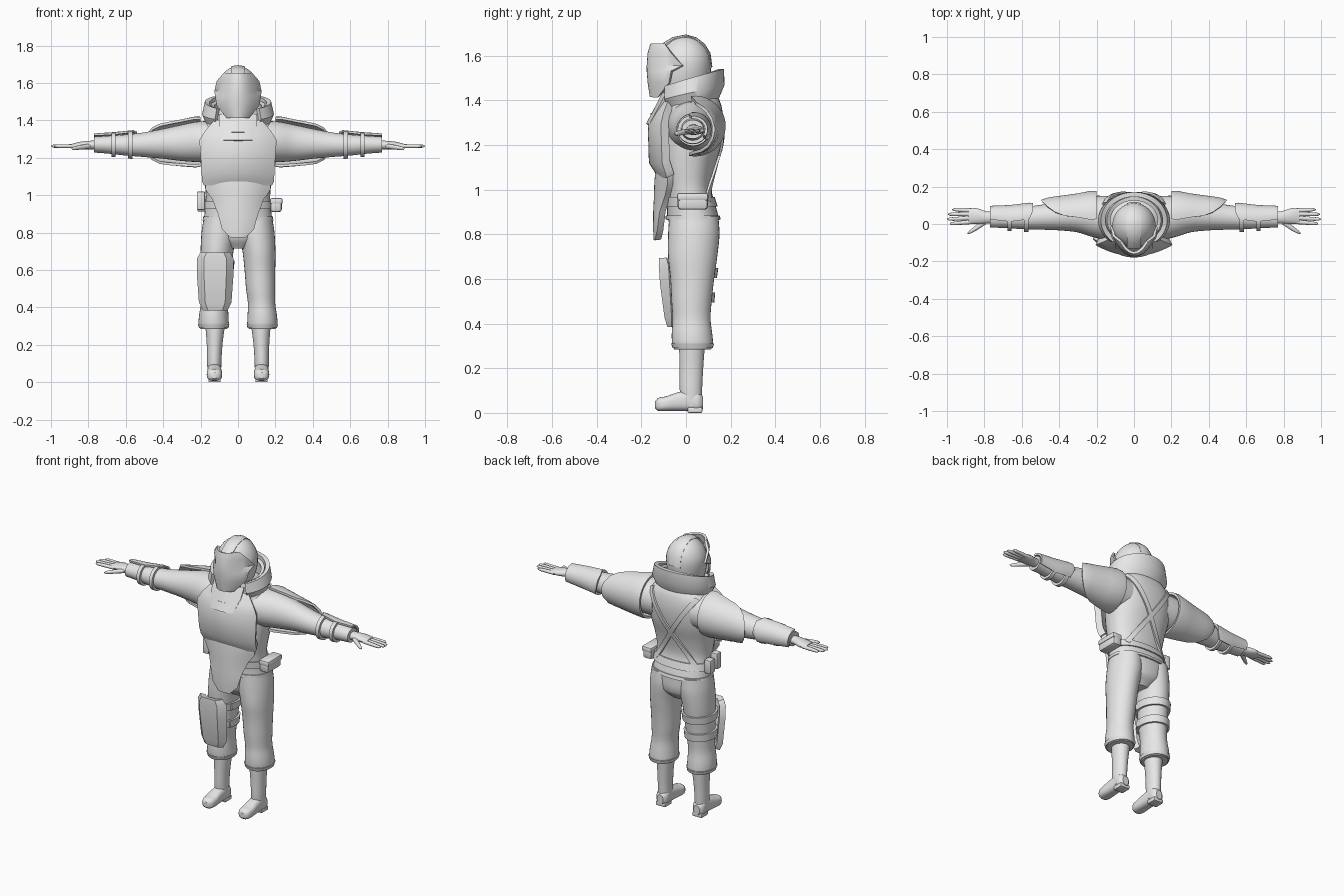
import bpy, bmesh
from math import sin, cos, radians, copysign, pi
from mathutils import Vector

cube = bpy.data.objects.get("Cube")
if cube:
    bpy.data.objects.remove(cube)

grey = bpy.data.materials.new("plain_grey")
grey.use_nodes = True
grey.diffuse_color = (0.8, 0.8, 0.8, 1)
grey.node_tree.nodes["Principled BSDF"].inputs["Base Color"].default_value = (0.8, 0.8, 0.8, 1)
parts = []


def finish(name, bm, mirror=False, thick=0, bevel=0):
    bmesh.ops.recalc_face_normals(bm, faces=bm.faces)
    mesh = bpy.data.meshes.new(name)
    bm.to_mesh(mesh)
    bm.free()
    mesh.materials.append(grey)
    ob = bpy.data.objects.new(name, mesh)
    bpy.context.scene.collection.objects.link(ob)
    if thick:
        mod = ob.modifiers.new("thickness", 'SOLIDIFY')
        mod.thickness, mod.offset = thick, 0
    if bevel:
        mod = ob.modifiers.new("bevel", 'BEVEL')
        mod.width, mod.segments = bevel, 2
    if mirror:
        mod = ob.modifiers.new("mirror", 'MIRROR')
        mod.use_mirror_merge = False
    parts.append(ob)


def skin(name, grid, wrap=False, caps=False, loop=False, **kw):
    """Join rows of points into a surface."""
    bm = bmesh.new()
    vs = [[bm.verts.new(p) for p in row] for row in grid]
    n, m = len(vs), len(vs[0])
    for i in range(n if loop else n - 1):
        a, b = vs[i], vs[(i + 1) % n]
        for j in range(m if wrap else m - 1):
            k = (j + 1) % m
            bm.faces.new((a[j], a[k], b[k], b[j]))
    if caps:
        bm.faces.new(vs[0])
        bm.faces.new(vs[-1])
    finish(name, bm, **kw)


def at(rows, t):
    """Smooth cross-section (t, u, v, ru, rv) at t."""
    i = max(0, min(len(rows) - 2, sum(r[0] <= t for r in rows) - 1))
    a, b = rows[i], rows[i + 1]
    p, n = rows[max(i - 1, 0)], rows[min(i + 2, len(rows) - 1)]
    h = b[0] - a[0]
    f = max(0, min(1, (t - a[0]) / h))
    out = [t]
    for k in range(1, 5):
        ma, mb = (b[k] - p[k]) / (b[0] - p[0]), (n[k] - a[k]) / (n[0] - a[0])
        out.append((1 + 2 * f) * (1 - f) ** 2 * a[k] + f * f * (3 - 2 * f) * b[k]
                   + h * f * (1 - f) * ((1 - f) * ma - f * mb))
    return out


def point(axis, row, ang, off=0, e=1):
    t, u, v, ru, rv = row
    c, s = cos(ang), sin(ang)
    p = u + (ru + off) * copysign(abs(c) ** e, c)
    q = v + (rv + off) * copysign(abs(s) ** e, s)
    return {'x': (t, p, q), 'y': (p, t, q), 'z': (p, q, t)}[axis]


def circle(axis, row, off=0, e=1, n=32):
    return [point(axis, row, 2 * pi * j / n, off, e) for j in range(n)]


def tube(name, axis, rows, steps=24, e=1, n=32, **kw):
    lo, hi = rows[0][0], rows[-1][0]
    ts = [lo + (hi - lo) * i / steps for i in range(steps + 1)]
    skin(name, [circle(axis, at(rows, t), 0, e, n) for t in ts], wrap=True, caps=True, **kw)


def band(name, axis, rows, t0, t1, off, e=1, **kw):
    ring = [(t0, -.005), (t0, off), (t1, off), (t1, -.005)]
    skin(name, [circle(axis, at(rows, t), o, e) for t, o in ring], wrap=True, loop=True, **kw)


def shell(name, rows, keys, thick, **kw):
    """Guard hugging part of a limb that runs along x."""
    grid = []
    for t, a0, a1, off in keys:
        r = at(rows, t)
        grid.append([point('x', r, radians(a0 + (a1 - a0) * j / 20), off) for j in range(21)])
    skin(name, grid, thick=thick, **kw)


def plate(name, rows, thick, xc=0, flat=0, **kw):
    """Front armour from rows of (z, half width, middle y, edge y)."""
    stops = [-1, -flat, flat, 1] if flat else [j / 8 - 1 for j in range(17)]
    grid = []
    for z, w, ym, ye in rows:
        grid.append([(xc + w * s, ym + thick / 2 + (ye - ym) * (abs(s) == 1 if flat else s * s), z)
                     for s in stops])
    skin(name, grid, thick=thick, **kw)


def box(name, loc, size, bevel):
    bm = bmesh.new()
    bmesh.ops.create_cube(bm, size=1)
    bmesh.ops.scale(bm, vec=Vector(size), verts=bm.verts)
    bmesh.ops.translate(bm, vec=Vector(loc), verts=bm.verts)
    finish(name, bm, bevel=bevel)


def body(rows):
    return [(z, 0, (f + b) / 2, w, (b - f) / 2) for z, w, f, b in rows]


# Torso, pelvis and neck: (z, half width, front y, back y)
torso = body([(.865, .183, -.085, .15), (.92, .178, -.085, .135), (1, .172, -.095, .115),
              (1.1, .185, -.11, .13), (1.2, .2, -.11, .158), (1.3, .205, -.1, .168),
              (1.37, .19, -.09, .16), (1.41, .15, -.08, .145), (1.45, .09, -.06, .11)])
tube("jacket", 'z', torso, e=.85)
tube("pelvis", 'z', body([(.715, .05, -.03, .09), (.77, .13, -.065, .14), (.88, .178, -.08, .147)]), e=.85)
band("jacket_hem", 'z', torso, .866, .885, .006, e=.85)
band("belt", 'z', torso, .925, .968, .008, e=.85)
tube("neck", 'z', body([(1.36, .09, -.08, .09), (1.5, .085, -.08, .08)]), steps=3)

# Crossed back straps
def back_y(x, z):
    r = at(torso, z)
    return r[2] + r[4] * (1 - min(1, abs(x / r[3])) ** (2 / .85)) ** .425 + .004

for side, label in ((1, "left"), (-1, "right")):
    a, b = Vector((.155 * side, 1.385)), Vector((-.135 * side, .95))
    d = (b - a).normalized()
    across = Vector((-d.y, d.x)) * .014
    grid = []
    for i in range(17):
        c = a.lerp(b, i / 16)
        grid.append([(q.x, back_y(q.x, q.y), q.y) for q in (c - across, c, c + across)])
    skin(label + "_back_strap", grid, thick=.012)

# Front armour
plate("chest_plate", [(1.06, .175, -.128, -.09), (1.08, .185, -.138, -.095), (1.125, .185, -.167, -.11),
                      (1.29, .197, -.172, -.115), (1.335, .168, -.148, -.105), (1.39, .12, -.118, -.085)], .04)
plate("belly_plate", [(.775, .035, -.145, -.14), (.82, .08, -.147, -.13), (.9, .1, -.147, -.12),
                      (.98, .13, -.143, -.095), (1.03, .165, -.142, -.085), (1.075, .165, -.138, -.085)], .03)
plate("throat_plate", [(1.29, .075, -.18, -.165), (1.37, .1, -.138, -.122), (1.43, .1, -.108, -.09)], .02)
plate("throat_slot", [(1.335, .035, -.161, -.158), (1.342, .035, -.158, -.155)], .008)

# Raised collar, open at the front: (rx, ry, height, slope)
def collar(name, levels, reach, thick):
    grid = []
    for rx, ry, z, slope in levels:
        row = []
        for j in range(41):
            t = radians(90 - reach + 2 * reach * j / 40)
            y = .02 + ry * sin(t)
            row.append((rx * cos(t), y, z + slope * y))
        grid.append(row)
    skin(name, grid, thick=thick)

collar("outer_collar", [(.16, .115, 1.385, .2), (.18, .14, 1.43, .25), (.165, .138, 1.49, .32)], 140, .025)
collar("inner_collar", [(.15, .115, 1.385, .2), (.15, .12, 1.44, .25), (.135, .115, 1.475, .3)], 148, .02)

# Helmet, visor and crest
tube("helmet", 'z', body([(1.4, .06, -.1, .07), (1.44, .09, -.12, .095), (1.5, .11, -.125, .108),
                          (1.57, .115, -.125, .112), (1.62, .1, -.112, .1), (1.66, .07, -.08, .07),
                          (1.683, .035, -.045, .035), (1.69, .01, -.015, .01)]), steps=36)
plate("visor", [(1.415, .055, -.162, -.13), (1.48, .108, -.172, -.08), (1.53, .117, -.176, -.07),
                (1.555, .12, -.176, -.02), (1.61, .108, -.172, -.07), (1.652, .07, -.16, -.1)], .014)
crest = [(-.13, 1.62), (-.1, 1.652), (-.06, 1.678), (0, 1.69), (.045, 1.677), (.08, 1.65), (.105, 1.61), (.113, 1.55)]
skin("helmet_crest", [[(.036 * s, y - .006 * s * s * (1 if y > 0 else -1), z - .007 * s * s)
                       for s in (-1, -.5, 0, .5, 1)] for y, z in crest], thick=.01)

# Sleeves and arm guards: (x, y, z, radius y, radius z)
arm = [(.13, .03, 1.285, .12, .112), (.22, .04, 1.285, .11, .108), (.3, .045, 1.28, .09, .097),
       (.4, .042, 1.275, .076, .08), (.5, .036, 1.27, .066, .066), (.6, .031, 1.268, .058, .056),
       (.7, .03, 1.27, .051, .047), (.77, .03, 1.27, .049, .042)]
tube("sleeve", 'x', arm, steps=30, mirror=True)
shell("shoulder_guard", arm, [(.2, -100, 95, .018), (.23, -102, 98, .022), (.3, -100, 95, .022),
                              (.37, -92, 90, .024), (.42, -75, 78, .026), (.46, -52, 58, .026),
                              (.485, -25, 32, .022), (.492, -8, 12, .02)], .014, mirror=True)
shell("forearm_guard", arm, [(.54, 5, 60, .012), (.56, -35, 95, .014), (.66, -40, 105, .012),
                             (.77, -30, 95, .012)], .012, mirror=True)
for label, x in (("elbow", .565), ("wrist", .655)):
    band(label + "_strap", 'x', arm, x, x + .022, .015, mirror=True)

# Hands
tube("palm", 'x', [(.74, .035, 1.268, .03, .024), (.79, .035, 1.268, .033, .023),
                   (.84, .042, 1.266, .042, .02), (.885, .042, 1.263, .04, .013)], steps=10, n=20, mirror=True)
for label, y0, y1, tip in (("index", .012, .002, .985), ("middle", .033, .026, 1.0),
                           ("ring", .053, .052, .995), ("little", .072, .077, .972)):
    z = 1.262
    tube(label + "_finger", 'x', [(.86, y0, z, .012, .011), (.92, (y0 + y1) / 2, z, .011, .01),
                                  (tip - .012, y1, z, .008, .008), (tip, y1, z, .002, .002)],
         steps=12, n=12, mirror=True)
tube("thumb", 'x', [(.79, .018, 1.262, .018, .014), (.84, -.018, 1.256, .015, .012),
                    (.88, -.044, 1.25, .009, .009), (.89, -.05, 1.249, .002, .002)], steps=12, n=12, mirror=True)

# Trousers, boots: (z, x, y, radius x, radius y)
leg = [(.285, .13, .03, .071, .083), (.3, .13, .03, .08, .091), (.35, .13, .027, .079, .091),
       (.42, .126, .025, .073, .085), (.5, .121, .025, .078, .09), (.6, .117, .028, .082, .098),
       (.7, .112, .03, .088, .11), (.8, .1, .035, .095, .115), (.88, .098, .035, .085, .11)]
tube("trouser_leg", 'z', leg, steps=36, mirror=True)
band("trouser_cuff", 'z', leg, .29, .31, .004, mirror=True)
tube("boot_shaft", 'z', [(.03, .126, .025, .036, .045), (.1, .127, .022, .038, .05),
                         (.2, .125, .024, .042, .053), (.31, .122, .027, .053, .058)], steps=14, mirror=True)
tube("boot_foot", 'y', [(-.138, .126, .036, .016, .016), (-.125, .126, .038, .034, .029),
                        (-.09, .126, .041, .041, .033), (-.04, .126, .05, .039, .041),
                        (.02, .126, .055, .037, .046), (.06, .126, .05, .036, .041),
                        (.076, .126, .045, .02, .028)], steps=20, e=.75, mirror=True)
box("left_heel", (.126, .04, .013), (.066, .066, .026), .006)
box("right_heel", (-.126, .04, .013), (.066, .066, .026), .006)

# Right thigh guard and its straps
right_leg = [(t, -u, v, a, b) for t, u, v, a, b in leg]
plate("thigh_guard", [(.39, .055, -.085, -.07), (.43, .075, -.098, -.07), (.58, .085, -.118, -.08),
                      (.66, .085, -.124, -.085), (.69, .065, -.122, -.095)], .035, xc=-.122, flat=.62)
for label, z in (("upper", .605), ("lower", .495)):
    band(label + "_thigh_strap", 'z', right_leg, z, z + .045, .012)
    box(label + "_strap_buckle", (-.033 if z > .6 else -.042, .0, z + .022), (.018, .05, .035), .004)

# Belt pouches
box("left_pouch", (.203, .03, .945), (.062, .135, .07), .014)
box("left_pouch_flap", (.205, .03, .968), (.068, .14, .034), .01)
box("right_front_pouch", (-.198, -.015, .97), (.045, .045, .1), .008)
box("right_rear_pouch", (-.195, .045, .955), (.045, .05, .085), .008)

# Apply modifiers and smooth the rounded surfaces
bpy.ops.object.select_all(action='DESELECT')
for ob in parts:
    ob.select_set(True)
bpy.context.view_layer.objects.active = parts[0]
bpy.ops.object.convert(target='MESH')
bpy.ops.object.shade_smooth_by_angle(angle=radians(35))
